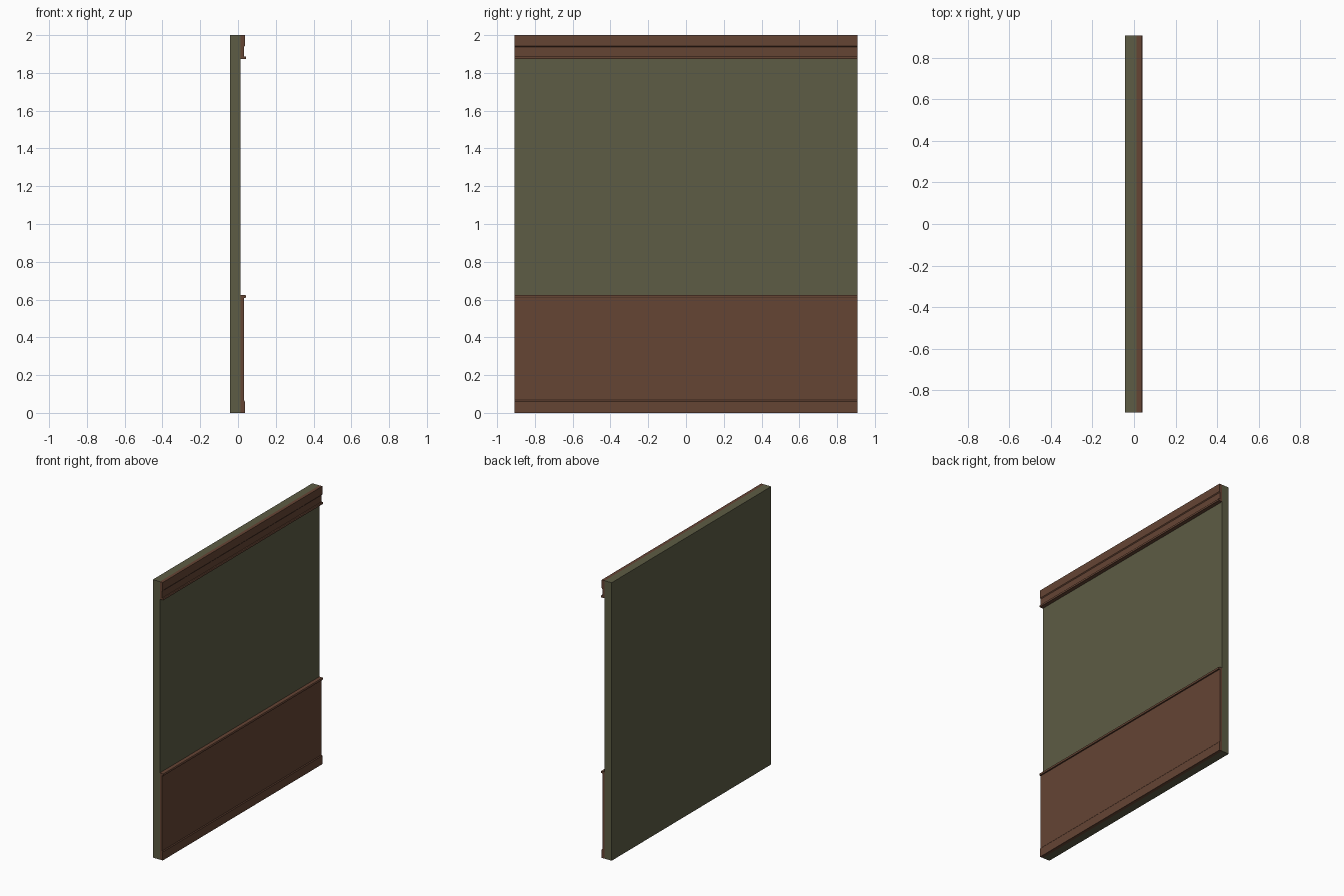
import bpy, bmesh

if "Cube" in bpy.data.objects:
    bpy.data.objects.remove(bpy.data.objects["Cube"])

HALF_W = 0.907


def material(name, rgb):
    m = bpy.data.materials.new(name)
    m.diffuse_color = (*rgb, 1)
    m.use_nodes = True
    m.node_tree.nodes["Principled BSDF"].inputs["Base Color"].default_value = m.diffuse_color
    return m


green = material("olive green paint", (0.110, 0.107, 0.058))
brown = material("brown wood", (0.130, 0.058, 0.034))


def extrude_profile(name, profile, mat):
    """Sweep an (x, z) outline along the width of the wall."""
    bm = bmesh.new()
    face = bm.faces.new([bm.verts.new((x, -HALF_W, z)) for x, z in profile])
    new = bmesh.ops.extrude_face_region(bm, geom=[face])["geom"]
    verts = [v for v in new if isinstance(v, bmesh.types.BMVert)]
    bmesh.ops.translate(bm, verts=verts, vec=(0, 2 * HALF_W, 0))
    bmesh.ops.recalc_face_normals(bm, faces=bm.faces)
    mesh = bpy.data.meshes.new(name)
    bm.to_mesh(mesh)
    bm.free()
    mesh.materials.append(mat)
    ob = bpy.data.objects.new(name, mesh)
    bpy.context.collection.objects.link(ob)
    return ob


BACK, WALL, PANEL, BOARD, LIP = -0.043, 0.013, 0.031, 0.036, 0.042

# Plaster wall slab
extrude_profile("wall", [(BACK, 0), (WALL, 0), (WALL, 2), (BACK, 2)], green)

# Lower panelling with skirting step and projecting chair rail
extrude_profile("lower_panelling", [
    (WALL, 0), (BOARD, 0), (BOARD, 0.061), (PANEL, 0.067),
    (PANEL, 0.609), (LIP - 0.002, 0.609), (LIP, 0.612), (LIP, 0.621),
    (LIP - 0.002, 0.624), (WALL, 0.624)], brown)

# Top moulding with projecting lower lip and stepped upper band
extrude_profile("top_moulding", [
    (WALL, 1.873), (LIP - 0.002, 1.873), (LIP, 1.876), (LIP, 1.884),
    (LIP - 0.002, 1.887), (PANEL, 1.887), (PANEL, 1.936),
    (BOARD, 1.942), (BOARD, 2), (WALL, 2)], brown)
